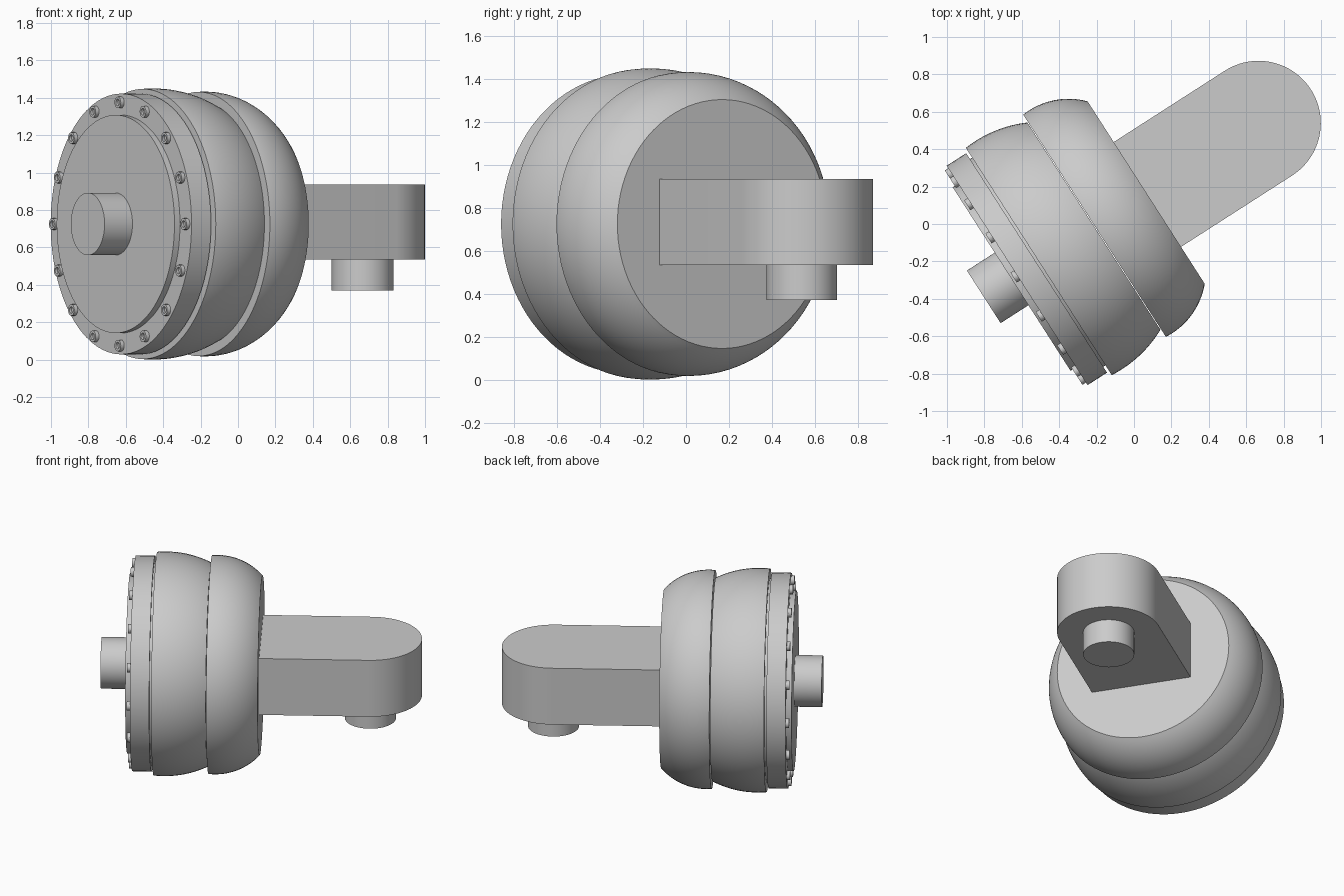
import bpy, bmesh, math
from mathutils import Matrix, Vector

cube = bpy.data.objects.get("Cube")
if cube:
    bpy.data.objects.remove(cube, do_unlink=True)

grey = bpy.data.materials.new("plain_grey")
grey.use_nodes = True
grey.diffuse_color = (0.6, 0.6, 0.6, 1)
grey.node_tree.nodes["Principled BSDF"].inputs["Base Color"].default_value = (0.6, 0.6, 0.6, 1)

# Local frame: x runs along the wheel axis, from the flange face to the arm
FRAME = Matrix.Translation((-0.625, -0.275, 0.725)) @ Matrix.Rotation(math.radians(32.7), 4, 'Z')


def finish(name, bm):
    bmesh.ops.remove_doubles(bm, verts=bm.verts, dist=1e-5)
    bmesh.ops.recalc_face_normals(bm, faces=bm.faces)
    mesh = bpy.data.meshes.new(name)
    bm.to_mesh(mesh)
    bm.free()
    mesh.shade_smooth()
    mesh.set_sharp_from_angle(angle=math.radians(30))
    mesh.materials.append(grey)
    obj = bpy.data.objects.new(name, mesh)
    bpy.context.collection.objects.link(obj)
    obj.matrix_world = FRAME
    return obj


def spin_profile(bm, profile, steps, matrix=Matrix()):
    """Turn (along, radius) points around the x axis."""
    verts = [bm.verts.new((u, 0, r)) for u, r in profile]
    edges = [bm.edges.new(pair) for pair in zip(verts, verts[1:])]
    before = set(bm.verts) - set(verts)
    bmesh.ops.spin(bm, geom=verts + edges, cent=(0, 0, 0), axis=(1, 0, 0),
                   angle=math.tau, steps=steps, use_merge=True)
    new = [v for v in bm.verts if v not in before]
    bmesh.ops.transform(bm, matrix=matrix, verts=new)


def lathe(name, profile, steps=96):
    bm = bmesh.new()
    spin_profile(bm, profile, steps)
    return finish(name, bm)


def bulge(start, end, peak_at, peak, radius, count=20):
    """Points on a circular arc whose crest lies at peak_at."""
    points = []
    for i in range(count + 1):
        u = start + (end - start) * i / count
        points.append((u, peak - radius + math.sqrt(radius ** 2 - (u - peak_at) ** 2)))
    return points


# Wheel body, with narrow grooves left between the rings
lathe("flange", [(0, 0), (0, 0.697), (0.124, 0.697), (0.124, 0)])
lathe("groove_core", [(0.1, 0), (0.1, 0.66), (0.2, 0.66), (0.2, 0)])
lathe("main_drum", [(0.138, 0)] + bulge(0.138, 0.488, 0.2, 0.725, 0.657) + [(0.488, 0)])
lathe("rear_drum", [(0.492, 0)] + bulge(0.492, 0.82, 0.53, 0.708, 0.392) + [(0.82, 0)])
lathe("front_plate", [(-0.035, 0), (-0.035, 0.583), (0.02, 0.583), (0.02, 0)])
lathe("axle_stub", [(-0.212, 0), (-0.212, 0.167), (0, 0.167), (0, 0)], 64)

# Ring of bolts with recessed heads
bm = bmesh.new()
bolt = [(0.01, 0.031), (-0.022, 0.031), (-0.022, 0.018), (-0.008, 0.018), (-0.008, 0)]
for i in range(16):
    turn = Matrix.Rotation(math.tau * i / 16, 4, 'X')
    spin_profile(bm, bolt, 16, turn @ Matrix.Translation((0, 0, 0.65)))
finish("flange_bolts", bm)

# Arm with a rounded end
HALF, END, SIDE = 0.333, 1.526, 0.012
bm = bmesh.new()
outline = [(0.8, SIDE + HALF), (0.8, SIDE - HALF)]
for i in range(49):
    a = -math.pi / 2 + math.pi * i / 48
    outline.append((END + HALF * math.cos(a), -SIDE + HALF * math.sin(a)))
outline[0] = (0.8, -SIDE + HALF)
outline[1] = (0.8, -SIDE - HALF)
base = bm.faces.new([bm.verts.new((x, y, -0.191)) for x, y in outline])
top = bmesh.ops.extrude_face_region(bm, geom=[base], use_keep_orig=True)
bmesh.ops.translate(bm, vec=(0, 0, 0.401),
                    verts=[g for g in top["geom"] if isinstance(g, bmesh.types.BMVert)])
finish("arm", bm)

# Pin under the arm end
bm = bmesh.new()
bmesh.ops.create_cone(bm, cap_ends=True, segments=64, radius1=0.165, radius2=0.165, depth=0.2,
                      matrix=Matrix.Translation(Vector((END, -SIDE, -0.255))))
finish("pivot_pin", bm)
